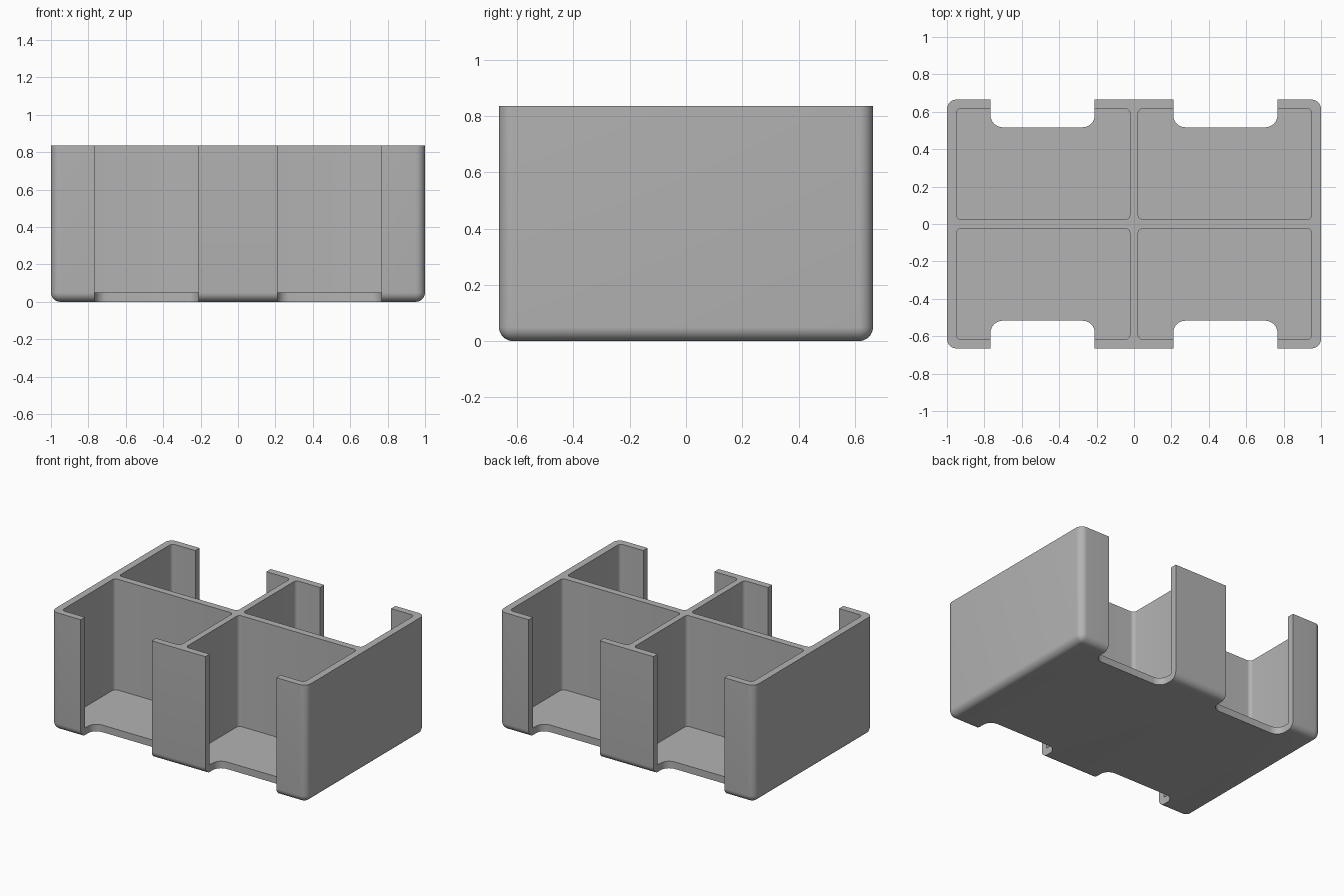
import bpy
import bmesh

if "Cube" in bpy.data.objects:
    bpy.data.objects.remove(bpy.data.objects["Cube"], do_unlink=True)

WIDTH, DEPTH, HEIGHT = 2.0, 1.33, 0.835
FLOOR = 0.05

grey = bpy.data.materials.new("plain grey")
grey.use_nodes = True
colour = (0.45, 0.45, 0.45, 1)
grey.diffuse_color = colour
grey.node_tree.nodes["Principled BSDF"].inputs["Base Color"].default_value = colour


def rounded_block(bm, low, high, radius, segments, choose_edge):
    """Add a box between two corners and round the edges picked by a rule."""
    verts = bmesh.ops.create_cube(bm, size=1)["verts"]
    for v in verts:
        for i in range(3):
            v.co[i] = high[i] if v.co[i] > 0 else low[i]
    edges = {e for v in verts for e in v.link_edges}
    picked = [e for e in edges if choose_edge(*(v.co for v in e.verts))]
    bmesh.ops.bevel(bm, geom=picked, offset=radius, segments=segments,
                    profile=0.5, affect='EDGES')


def make_object(name, bm):
    bmesh.ops.recalc_face_normals(bm, faces=bm.faces)
    mesh = bpy.data.meshes.new(name)
    bm.to_mesh(mesh)
    bm.free()
    mesh.materials.append(grey)
    obj = bpy.data.objects.new(name, mesh)
    bpy.context.collection.objects.link(obj)
    return obj


def upright(a, b):
    return abs(a.z - b.z) > 0.1


# Outer body: rounded sides and underside, flat sharp rim
bm = bmesh.new()
rounded_block(bm, (-WIDTH / 2, -DEPTH / 2, 0), (WIDTH / 2, DEPTH / 2, HEIGHT),
              0.05, 8, lambda a, b: min(a.z, b.z) < 0.01)
tray = make_object("compartment_tray", bm)

# Four compartments and the four finger openings in the long walls
pockets, openings = bmesh.new(), bmesh.new()
for sx in (-1, 1):
    for sy in (-1, 1):
        def span(x0, x1, y0, y1, z0):
            xs, ys = sorted((sx * x0, sx * x1)), sorted((sy * y0, sy * y1))
            return (xs[0], ys[0], z0), (xs[1], ys[1], 1.0)

        rounded_block(pockets, *span(0.022, 0.95, 0.024, 0.617, FLOOR),
                      0.025, 5, upright)
        rounded_block(openings, *span(0.21, 0.767, 0.517, 0.8, -0.1),
                      0.065, 8,
                      lambda a, b: upright(a, b) and abs(a.y) < 0.6)

bpy.context.view_layer.objects.active = tray
tray.select_set(True)
for name, cutter_mesh in (("pocket_cutter", pockets), ("opening_cutter", openings)):
    cutter = make_object(name, cutter_mesh)
    cutter.hide_render = True
    mod = tray.modifiers.new(name, 'BOOLEAN')
    mod.operation = 'DIFFERENCE'
    mod.solver = 'EXACT'
    mod.object = cutter
    bpy.ops.object.modifier_apply(modifier=mod.name)
    bpy.data.objects.remove(cutter, do_unlink=True)

bpy.ops.object.shade_smooth_by_angle(angle=0.6)
